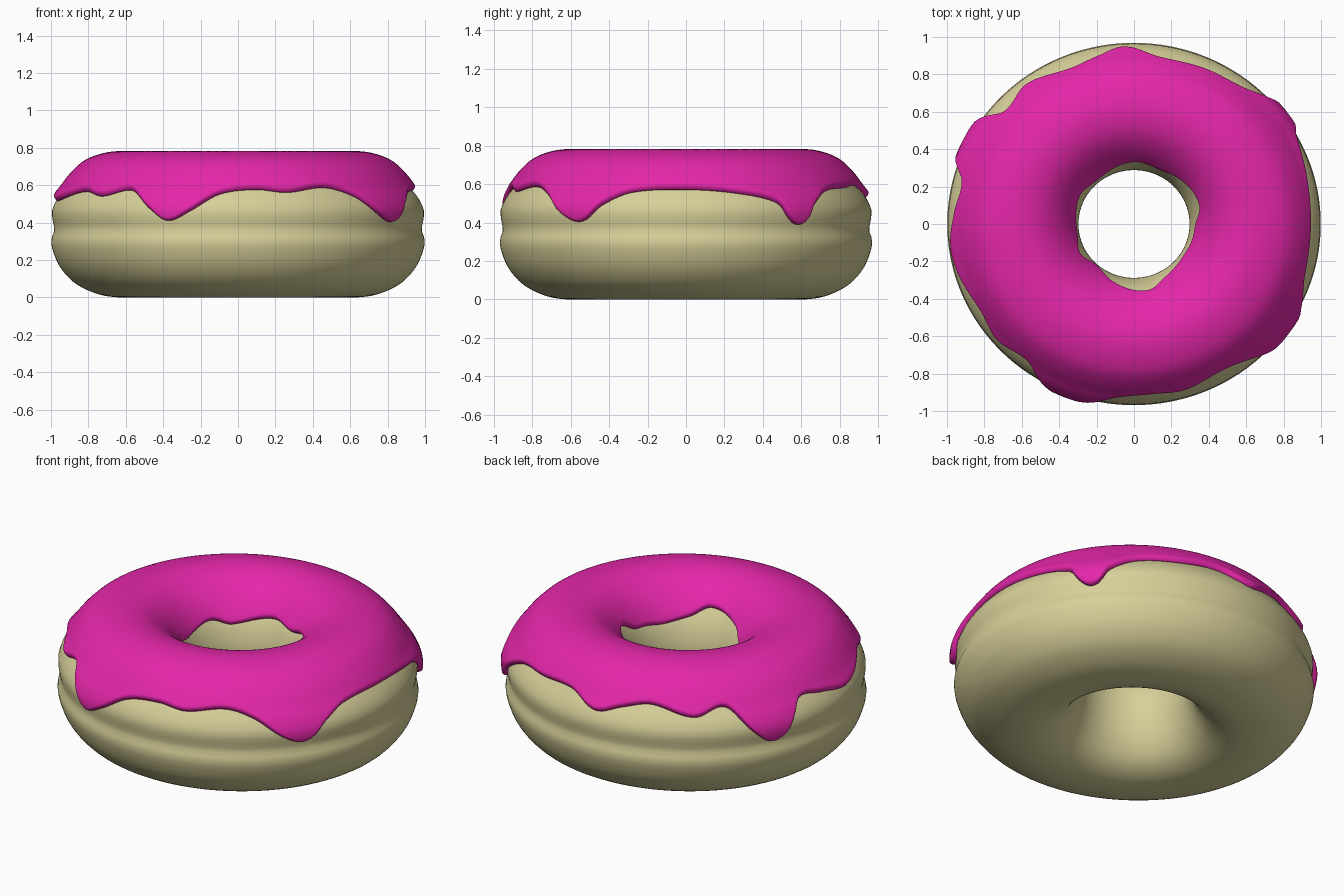
import bpy, bmesh, math
from mathutils import Vector

if "Cube" in bpy.data.objects:
    bpy.data.objects.remove(bpy.data.objects["Cube"])

SEG = 256
Y_SCALE = 0.97

# dough cross-section (radius, z): bottom -> outside -> top -> hole -> bottom
PROFILE = [(.63, 0), (.75, .018), (.87, .075), (.95, .16), (.99, .25), (.998, .31),
           (.982, .36), (.992, .42), (.993, .47), (.965, .53), (.925, .58), (.87, .65),
           (.80, .71), (.70, .745), (.60, .75), (.50, .72), (.41, .65), (.34, .55),
           (.305, .45), (.297, .36), (.31, .26), (.35, .15), (.42, .06), (.52, .01)]

# lower edge of the icing (degrees, z) on the outside and in the hole
OUTER = [(0, .57), (17, .55), (30, .50), (33, .43), (36.5, .39), (40, .41), (43, .48),
         (52, .56), (66, .58), (81, .59), (93, .53), (102, .57), (112, .60), (127, .55),
         (138, .59), (146, .46), (152, .385), (157, .41), (165, .56), (176, .55),
         (189, .515), (210, .565), (221, .54), (233, .57), (242, .47), (248, .41),
         (255, .46), (264, .55), (276, .575), (286, .56), (300, .585), (310, .54),
         (318, .45), (324, .405), (328, .42), (333, .49), (342, .555)]
INNER = [(0, .56), (16, .61), (45, .59), (65, .56), (90, .58), (130, .53), (150, .56),
         (175, .53), (190, .52), (210, .56), (228, .51), (250, .57), (282, .62),
         (300, .57), (325, .54), (345, .55)]


def edge_height(keys, deg):
    """Smooth periodic interpolation of (angle, height) keys."""
    n = len(keys)
    k = [(a - 360, z) for a, z in keys[-2:]] + keys + [(a + 360, z) for a, z in keys[:2]]
    for i in range(1, n + 2):
        (a0, z0), (a1, z1), (a2, z2), (a3, z3) = k[i - 1:i + 3]
        if a1 <= deg < a2:
            h, t = a2 - a1, (deg - a1) / (a2 - a1)
            m1, m2 = (z2 - z0) / (a2 - a0) * h, (z3 - z1) / (a3 - a1) * h
            return ((2*t**3 - 3*t*t + 1) * z1 + (t**3 - 2*t*t + t) * m1
                    + (3*t*t - 2*t**3) * z2 + (t**3 - t*t) * m2)


def smooth_loop(pts, count):
    """Closed spline through pts, resampled evenly; returns points and length."""
    p, n, dense = [Vector(q) for q in pts], len(pts), []
    for i in range(n):
        a, b, c, d = (p[(i + j - 1) % n] for j in range(4))
        for s in range(20):
            t = s / 20
            dense.append(.5 * (2*b + (c-a)*t + (2*a-5*b+4*c-d)*t*t + (3*b-a-3*c+d)*t**3))
    dense.append(dense[0])
    acc = [0]
    for a, b in zip(dense, dense[1:]):
        acc.append(acc[-1] + (b - a).length)
    out, j = [], 0
    for i in range(count):
        s = acc[-1] * i / count
        while acc[j + 1] < s:
            j += 1
        out.append(dense[j].lerp(dense[j + 1], (s - acc[j]) / (acc[j + 1] - acc[j])))
    return out, acc[-1]


def sweep(name, section, closed, color):
    """Ring mesh whose cross-section at each angle is section(degrees)."""
    bm = bmesh.new()
    rings = []
    for i in range(SEG):
        a = math.tau * i / SEG
        rings.append([bm.verts.new((r * math.cos(a), r * math.sin(a) * Y_SCALE, z))
                      for r, z in section(360 * i / SEG)])
    m = len(rings[0])
    for i in range(SEG):
        p, q = rings[i], rings[(i + 1) % SEG]
        for j in range(m if closed else m - 1):
            k = (j + 1) % m
            bm.faces.new((p[j], q[j], q[k], p[k]))
    me = bpy.data.meshes.new(name)
    bm.to_mesh(me)
    bm.free()
    me.polygons.foreach_set("use_smooth", [True] * len(me.polygons))
    mat = bpy.data.materials.new(name + "_colour")
    mat.diffuse_color = color
    mat.use_nodes = True
    mat.node_tree.nodes["Principled BSDF"].inputs["Base Color"].default_value = mat.diffuse_color
    me.materials.append(mat)
    bpy.context.collection.objects.link(bpy.data.objects.new(name, me))


N = 400
curve, length = smooth_loop(PROFILE, N)
step = length / N
top = max(range(N), key=lambda i: curve[i].y)


def surface(s, offset):
    """Point at arc length s along the dough, pushed outward by offset."""
    i = int(s / step)
    p = curve[i % N].lerp(curve[(i + 1) % N], s / step - i)
    t = (curve[(i + 5) % N] - curve[(i - 4) % N]).normalized()
    return p.x + t.y * offset, p.y - t.x * offset


def arc_at(z, direction):
    """Arc length where the dough drops to height z, going down from the top."""
    i = top
    while curve[i + direction].y > z:
        i += direction
    f = (curve[i].y - z) / (curve[i].y - curve[i + direction].y)
    return (i + direction * f) * step


# icing: offset shell with a rounded, dripping rim
THICK, RIM = .03, .022


def icing_section(deg):
    s0 = arc_at(edge_height(OUTER, deg), -1)
    s1 = arc_at(edge_height(INNER, deg), 1)
    rim = [(RIM * (1 - math.cos(a)), THICK * math.sin(a))
           for a in (math.pi / 2 * j / 5 for j in range(6))]
    pts = [surface(s0 + RIM, -.01)] + [surface(s0 + d, h) for d, h in rim]
    lo, hi = s0 + RIM, s1 - RIM
    pts += [surface(lo + (hi - lo) * j / 48, THICK) for j in range(1, 48)]
    pts += [surface(s1 - d, h) for d, h in reversed(rim)] + [surface(s1 - RIM, -.01)]
    return pts


sweep("dough_ring", lambda deg: [tuple(p) for p in curve[::5]], True, (.68, .63, .32, 1))
sweep("icing", icing_section, False, (.78, .02, .40, 1))
